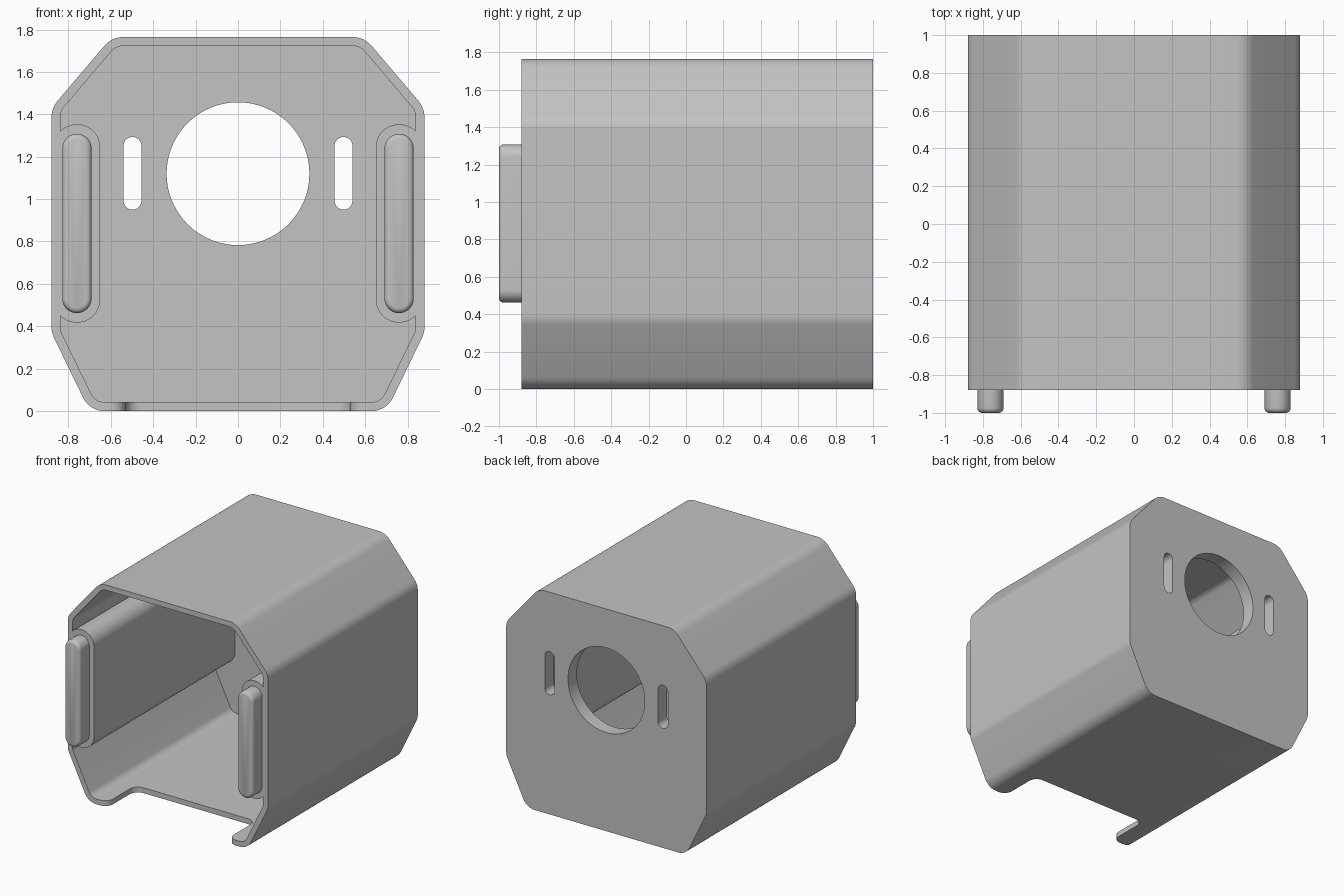
import bpy, bmesh, math
from mathutils import Vector, geometry

cube = bpy.data.objects.get("Cube")
if cube:
    bpy.data.objects.remove(cube, do_unlink=True)

grey = bpy.data.materials.new("plain grey")
grey.use_nodes = True
COLOUR = (0.55, 0.55, 0.55, 1)
grey.diffuse_color = COLOUR
grey.node_tree.nodes["Principled BSDF"].inputs["Base Color"].default_value = COLOUR

FRONT, BACK, WALL, BACK_WALL = -0.88, 1.0, 0.042, 0.11


def rounded(corners, steps=8):
    """Round each (x, y, radius) corner of a polygon with an arc."""
    out = []
    for i, (x, y, r) in enumerate(corners):
        p = Vector((x, y))
        if r <= 0:
            out.append(p)
            continue
        u = (Vector(corners[i - 1][:2]) - p).normalized()
        v = (Vector(corners[(i + 1) % len(corners)][:2]) - p).normalized()
        half = u.angle(v) / 2
        c = p + (u + v).normalized() * r / math.sin(half)
        t = r / math.tan(half)
        a, b = (p + u * t - c).normalized(), (p + v * t - c).normalized()
        out += [c + a.slerp(b, k / steps) * r for k in range(steps + 1)]
    return out


def mirrored(half):
    """Complete a half outline across x = 0."""
    return half + [(-x, y, r) for x, y, r in reversed(half)]


def inset(corners, d):
    """Move every side of a counter-clockwise polygon inwards."""
    lines = []
    for i, c in enumerate(corners):
        a, b = Vector(c[:2]), Vector(corners[(i + 1) % len(corners)][:2])
        n = (b - a).normalized()
        shift = Vector((-n.y, n.x)) * d
        lines.append((a + shift, b + shift))
    out = []
    for i, c in enumerate(corners):
        (a, b), (e, f) = lines[i - 1], lines[i]
        da, de = b - a, f - e
        s = (e - a).cross(de) / da.cross(de)
        p = a + da * s
        out.append((p.x, p.y, c[2] - d))
    return out


def slot(x, z0, z1, r):
    """Upright outline with full round ends."""
    q = r * 0.999
    return rounded([(x - r, z0, q), (x + r, z0, q), (x + r, z1, q), (x - r, z1, q)], 12)


def prism(name, outline, lo, hi, upright=False, bevel=0):
    """Extrude an outline along y, or along z when upright."""
    place = (lambda p, h: (p.x, p.y, h)) if upright else (lambda p, h: (p.x, h, p.y))
    bm = bmesh.new()
    ends = [[bm.verts.new(place(p, h)) for p in outline] for h in (lo, hi)]
    front = bm.faces.new(ends[0])
    bm.faces.new(ends[1])
    n = len(outline)
    for i in range(n):
        j = (i + 1) % n
        bm.faces.new((ends[0][i], ends[0][j], ends[1][j], ends[1][i]))
    bmesh.ops.recalc_face_normals(bm, faces=bm.faces)
    if bevel:
        bmesh.ops.bevel(bm, geom=list(front.edges), offset=bevel, segments=4,
                        profile=0.5, affect='EDGES')
    mesh = bpy.data.meshes.new(name)
    bm.to_mesh(mesh)
    bm.free()
    mesh.materials.append(grey)
    ob = bpy.data.objects.new(name, mesh)
    bpy.context.collection.objects.link(ob)
    return ob


def select(ob):
    bpy.ops.object.select_all(action='DESELECT')
    ob.select_set(True)
    bpy.context.view_layer.objects.active = ob


def combine(target, tool, operation):
    """Apply a boolean and discard the tool."""
    select(target)
    mod = target.modifiers.new(operation, 'BOOLEAN')
    mod.object, mod.operation, mod.solver = tool, operation, 'EXACT'
    bpy.ops.object.modifier_apply(modifier=mod.name)
    bpy.data.objects.remove(tool, do_unlink=True)


# Eight-sided shell, open at the front
section = mirrored([(0.70, 0, 0.11), (0.88, 0.37, 0.12), (0.88, 1.43, 0.12), (0.595, 1.765, 0.12)])
housing = prism("housing", rounded(section), FRONT, BACK)
cavity = prism("cavity_cutter", rounded(inset(section, WALL)), FRONT - 0.2, BACK - BACK_WALL)
combine(housing, cavity, 'DIFFERENCE')

# Round opening and two slots in the back wall
disc = [Vector((0.337 * math.cos(k * math.tau / 64), 1.12 + 0.337 * math.sin(k * math.tau / 64)))
        for k in range(64)]
openings = [disc] + [slot(s * 0.498, 0.95, 1.293, 0.042) for s in (-1, 1)]
for outline in openings:
    combine(housing, prism("opening_cutter", outline, 0.7, 1.2), 'DIFFERENCE')

# Rounded notch in the front of the floor
lip = FRONT - 0.001
notch = mirrored([(0.75, -1.1, 0), (0.75, lip, 0), (0.53, lip, 0.07), (0.53, -0.53, 0.07)])
combine(housing, prism("notch_cutter", rounded(notch), -0.1, 0.1, upright=True), 'DIFFERENCE')

# Full-length side ribs, each carrying a locating tab
for side, s in (("left", 1), ("right", -1)):
    rib = prism("rib", slot(s * 0.76, 0.417, 1.353, 0.11), FRONT, BACK - 0.05)
    combine(housing, rib, 'UNION')
    tab = prism(side + "_tab", slot(s * 0.76, 0.462, 1.308, 0.069), -1.0, FRONT + 0.02, bevel=0.025)
    select(tab)
    bpy.ops.object.shade_smooth_by_angle(angle=math.radians(30))

select(housing)
bpy.ops.object.shade_smooth_by_angle(angle=math.radians(30))
